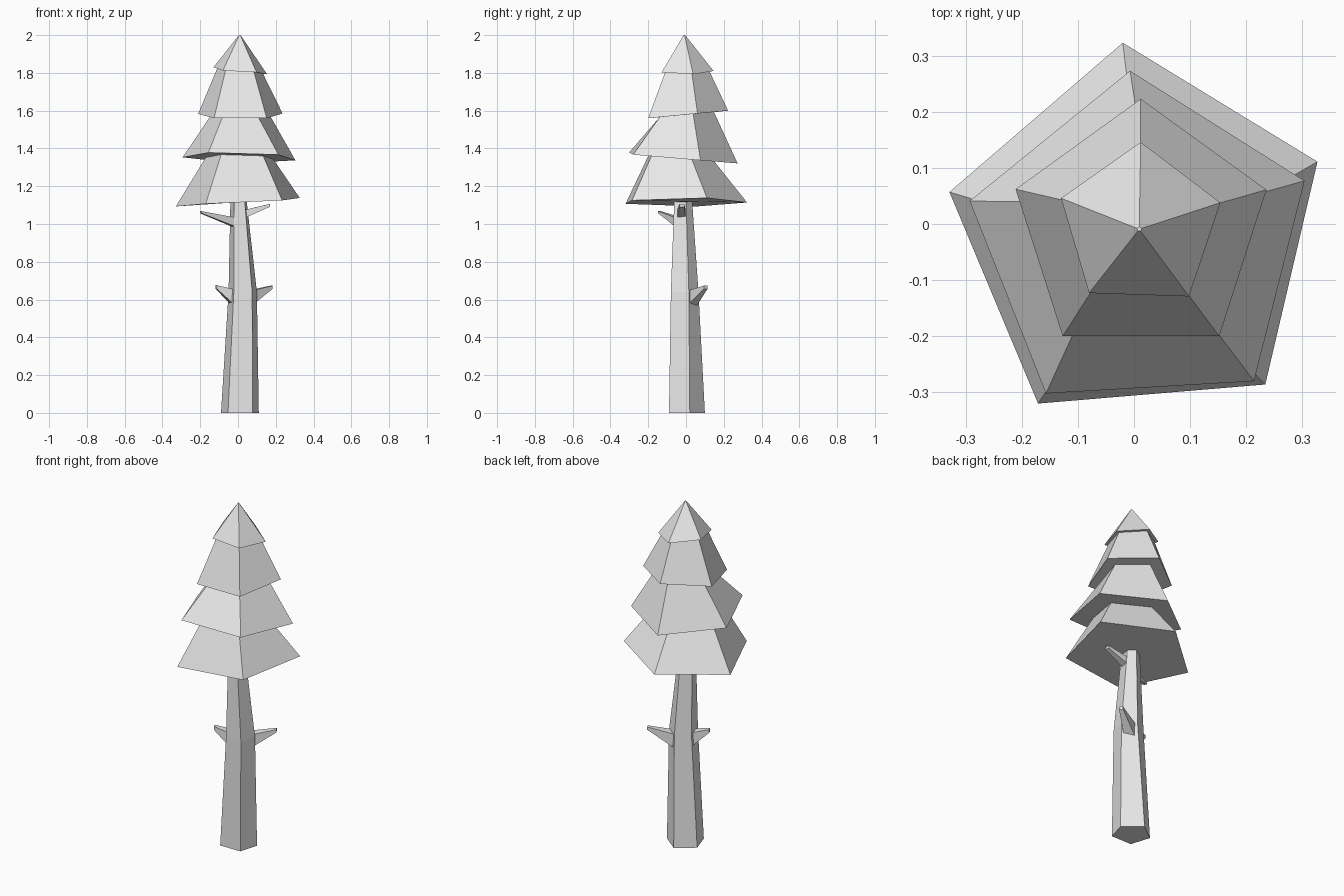
import bpy, bmesh
from mathutils import Vector

if "Cube" in bpy.data.objects:
    bpy.data.objects.remove(bpy.data.objects["Cube"])

mat = bpy.data.materials.new("pale grey")
mat.diffuse_color = (0.8, 0.8, 0.8, 1)
mat.use_nodes = True
mat.node_tree.nodes["Principled BSDF"].inputs["Base Color"].default_value = mat.diffuse_color


def loft(name, rings):
    """Closed flat-shaded skin through a stack of rings."""
    bm = bmesh.new()
    vs = [[bm.verts.new(p) for p in r] for r in rings]
    for a, b in zip(vs, vs[1:]):
        n = len(a)
        for i in range(n):
            j = (i + 1) % n
            bm.faces.new((a[i], a[j], b[j], b[i]))
    bm.faces.new(vs[0][::-1])
    bm.faces.new(vs[-1])
    bmesh.ops.recalc_face_normals(bm, faces=bm.faces)
    me = bpy.data.meshes.new(name)
    bm.to_mesh(me)
    bm.free()
    me.materials.append(mat)
    ob = bpy.data.objects.new(name, me)
    bpy.context.collection.objects.link(ob)
    return ob


def shrink(ring, k):
    c = sum((Vector(p) for p in ring), Vector()) / len(ring)
    return [c + (Vector(p) - c) * k for p in ring]


# Foliage skirts: lower rims, ordered front-left, front-right, right, back, left
rims = [
    [(-.171, -.32, 1.107), (.234, -.286, 1.125), (.327, .111, 1.138), (-.02, .323, 1.114), (-.329, .057, 1.093)],
    [(-.157, -.302, 1.378), (.214, -.28, 1.367), (.304, .077, 1.337), (-.007, .273, 1.321), (-.293, .041, 1.353)],
    [(-.127, -.2, 1.56), (.152, -.2, 1.56), (.236, .061, 1.585), (.012, .223, 1.60), (-.211, .062, 1.583)],
    [(-.08, -.123, 1.812), (.098, -.129, 1.803), (.154, .038, 1.793), (.012, .146, 1.81), (-.13, .046, 1.83)],
]
necks = [0.6, 0.68, 0.85]
rings = [rims[0]]
for rim, k in zip(rims[1:], necks):
    rings += [shrink(rim, k), rim]
tip = Vector((.009, -.009, 2.0))
rings.append([tip + Vector((p[0], p[1], 0)) * 0.03 for p in rims[3]])
loft("foliage", rings)

# Trunk: five-sided, slightly bent
trunk = [
    (0.0, [(-.053, -.09), (.078, -.09), (.11, .02), (.01, .1), (-.09, .025)]),
    (0.64, [(-.022, -.08), (.075, -.08), (.1, .015), (.03, .066), (-.05, .02)]),
    (1.13, [(-.02, -.062), (.035, -.062), (.045, .0), (.01, .032), (-.04, .0)]),
]
loft("trunk", [[(x, y, z) for x, y in r] for z, r in trunk])


# Branch stubs: tapered four-sided prongs
def branch(name, base, end, h0, w0, h1, w1):
    base, end = Vector(base), Vector(end)
    d = end - base
    side = Vector((-d.y, d.x, 0)).normalized()
    up = Vector((0, 0, 1))

    def section(c, h, w):
        return [c + side * w - up * h * .4, c + side * w + up * h,
                c - side * w + up * h, c - side * w - up * h * .4]
    low = section(base, h0, w0)
    low[0] -= up * h0 * .6
    low[3] -= up * h0 * .6
    loft(name, [low, section(end, h1, w1)])


branch("lower_right_branch", (.055, .03, .605), (.178, .105, .662), .04, .03, .012, .011)
branch("lower_left_branch", (-.015, -.02, .605), (-.115, -.056, .662), .045, .03, .014, .011)
branch("upper_left_branch", (-.005, -.03, 1.005), (-.197, -.14, 1.06), .026, .022, .008, .008)
branch("upper_right_branch", (.01, -.025, 1.045), (.168, -.022, 1.095), .024, .024, .011, .013)
